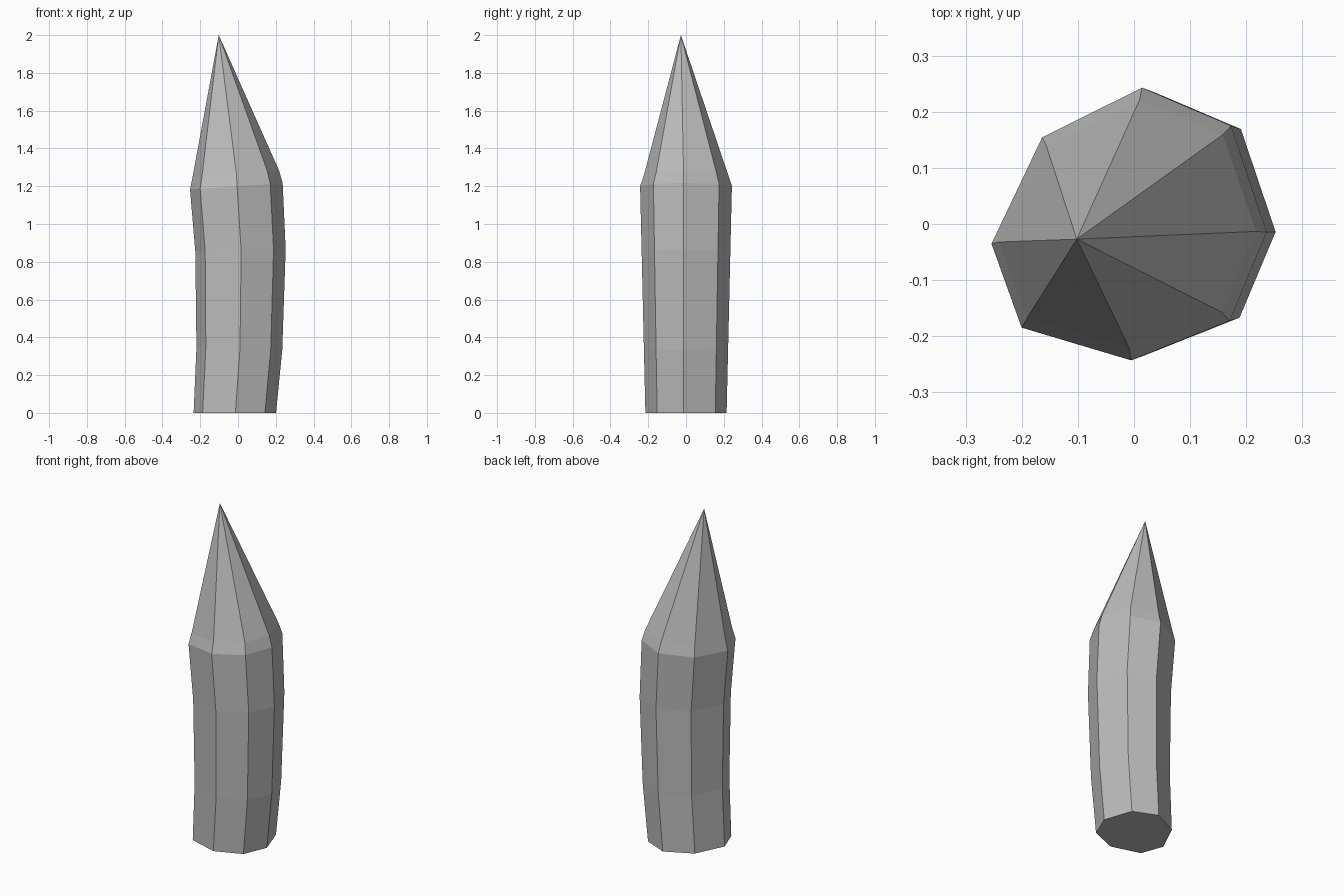
import bpy
import bmesh

cube = bpy.data.objects.get("Cube")
if cube:
    bpy.data.objects.remove(cube, do_unlink=True)

# Single stone-grey material
stone = bpy.data.materials.new("stone grey")
stone.use_nodes = True
grey = (0.5, 0.5, 0.5, 1)
stone.diffuse_color = grey
stone.node_tree.nodes["Principled BSDF"].inputs["Base Color"].default_value = grey

# Slightly uneven eight-sided cross-section, unit radius
section = [(1.01, -.06), (.75, .72), (.1, 1), (-.63, .635),
           (-1, -.145), (-.78, -.76), (.02, -1), (.74, -.71)]

# Bent spine: centre x, centre z, x radius, y radius, tilt (rise per x)
rings = [(-.018, 0, .217, .215, 0),
         (.006, .34, .226, .223, -.03),
         (.012, .86, .238, .235, .03),
         (-.01, 1.2, .244, .243, .07),
         (-.013, 1.265, .228, .221, .08)]
tip = (-.102, -.027, 2)

bm = bmesh.new()
loops = []
for cx, cz, rx, ry, tilt in rings:
    loops.append([bm.verts.new((cx + x * rx, y * ry, cz + x * rx * tilt))
                  for x, y in section])

# Base cap, shaft walls and pointed top
bm.faces.new(loops[0][::-1])
count = len(section)
for low, high in zip(loops, loops[1:]):
    for i in range(count):
        j = (i + 1) % count
        bm.faces.new((low[i], low[j], high[j], high[i]))
apex = bm.verts.new(tip)
for i in range(count):
    bm.faces.new((loops[-1][i], loops[-1][(i + 1) % count], apex))
bmesh.ops.recalc_face_normals(bm, faces=bm.faces[:])

mesh = bpy.data.meshes.new("pointed_spike")
bm.to_mesh(mesh)
bm.free()
mesh.materials.append(stone)
spike = bpy.data.objects.new("pointed_spike", mesh)
bpy.context.collection.objects.link(spike)
